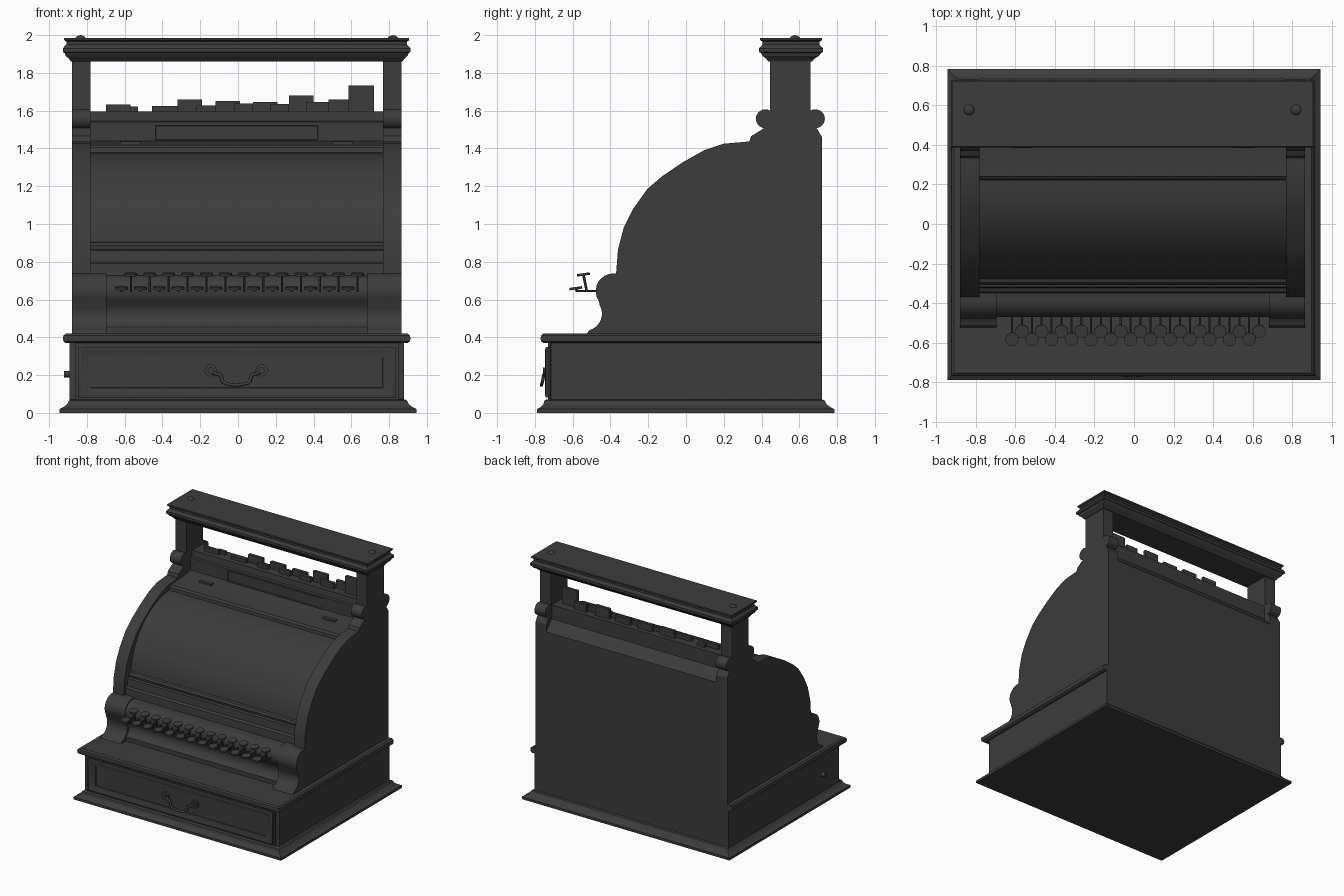
import bpy, bmesh, math
from mathutils import Matrix, Vector

if "Cube" in bpy.data.objects:
    bpy.data.objects.remove(bpy.data.objects["Cube"])

XC = -0.007  # centre line of the cabinet

iron = bpy.data.materials.new("dark_iron")
iron.use_nodes = True
iron.diffuse_color = (0.045, 0.045, 0.045, 1)
iron.node_tree.nodes["Principled BSDF"].inputs["Base Color"].default_value = iron.diffuse_color


def finish(name, bm):
    bmesh.ops.recalc_face_normals(bm, faces=bm.faces)
    mesh = bpy.data.meshes.new(name)
    bm.to_mesh(mesh)
    bm.free()
    obj = bpy.data.objects.new(name, mesh)
    bpy.context.collection.objects.link(obj)
    mesh.materials.append(iron)
    return obj


def loft(name, rings):
    """Join rings of points with quads and cap both ends."""
    bm = bmesh.new()
    loops = [[bm.verts.new(p) for p in ring] for ring in rings]
    for a, b in zip(loops, loops[1:]):
        for i in range(len(a)):
            j = (i + 1) % len(a)
            bm.faces.new((a[i], a[j], b[j], b[i]))
    bm.faces.new(loops[0])
    bm.faces.new(loops[-1])
    return finish(name, bm)


def extrude(name, pts, x0, x1):
    """Sweep a (y, z) profile across x."""
    return loft(name, [[(x, y, z) for y, z in pts] for x in (x0, x1)])


def moulding(name, steps, x=XC):
    """Stack of level rectangles: half width, front y, back y, z."""
    return loft(name, [[(x - w, a, z), (x + w, a, z), (x + w, b, z), (x - w, b, z)]
                       for w, a, b, z in steps])


def panel(name, steps, x, z):
    """Stack of upright rectangles: half width, half height, y."""
    return loft(name, [[(x - w, y, z - h), (x + w, y, z - h), (x + w, y, z + h), (x - w, y, z + h)]
                       for w, h, y in steps])


def box(name, x0, x1, y0, y1, z0, z1):
    return extrude(name, [(y0, z0), (y1, z0), (y1, z1), (y0, z1)], x0, x1)


def arc(cy, cz, r, a0, a1, n):
    angles = [math.radians(a0 + (a1 - a0) * i / n) for i in range(n + 1)]
    return [(cy + r * math.cos(a), cz + r * math.sin(a)) for a in angles]


def add_disc(bm, loc, r, depth, rot=Matrix(), seg=16):
    bmesh.ops.create_cone(bm, cap_ends=True, segments=seg, radius1=r, radius2=r,
                          depth=depth, matrix=Matrix.Translation(loc) @ rot)


def add_rod(bm, a, b, r):
    a, b = Vector(a), Vector(b)
    rot = (b - a).to_track_quat('Z', 'Y').to_matrix().to_4x4()
    add_disc(bm, (a + b) / 2, r, (b - a).length, rot, 6)


def tube(name, pts, r):
    curve = bpy.data.curves.new(name, 'CURVE')
    curve.dimensions = '3D'
    curve.bevel_depth, curve.bevel_resolution, curve.use_fill_caps = r, 2, True
    curve.resolution_u = 6
    spline = curve.splines.new('BEZIER')
    spline.bezier_points.add(len(pts) - 1)
    for p, co in zip(spline.bezier_points, pts):
        p.co = co
        p.handle_left_type = p.handle_right_type = 'AUTO'
    obj = bpy.data.objects.new(name, curve)
    bpy.context.collection.objects.link(obj)
    curve.materials.append(iron)


# Base: plinth, drawer case and rounded top slab
moulding("plinth", [(0.945, -0.79, 0.785, 0), (0.945, -0.79, 0.785, 0.02),
                    (0.925, -0.77, 0.765, 0.03), (0.905, -0.755, 0.745, 0.045),
                    (0.895, -0.75, 0.735, 0.065), (0.885, -0.74, 0.72, 0.07)], 0)
moulding("drawer_case", [(0.885, -0.7, 0.72, 0.06), (0.885, -0.7, 0.72, 0.38)])
panel("case_front", [(0.885, 0.155, -0.69), (0.885, 0.155, -0.715),
                     (0.857, 0.155, -0.72), (0.857, 0.155, -0.73)], XC, 0.222)
moulding("top_slab", [(0.905, -0.755, 0.72, 0.37), (0.917, -0.767, 0.72, 0.378),
                      (0.92, -0.77, 0.72, 0.395), (0.917, -0.767, 0.72, 0.41),
                      (0.905, -0.755, 0.72, 0.42)])

# Drawer front with stepped frame and sunken panel
panel("drawer_front", [(0.84, 0.133, -0.725), (0.84, 0.133, -0.742), (0.825, 0.12, -0.746),
                       (0.795, 0.095, -0.736), (0.775, 0.082, -0.736),
                       (0.772, 0.079, -0.727)], XC, 0.215)

# Drawer handle
bm = bmesh.new()
for s in (-1, 1):
    add_disc(bm, (-0.01 + s * 0.135, -0.735, 0.225), 0.032, 0.022, Matrix.Rotation(math.pi / 2, 4, 'X'))
    add_disc(bm, (-0.01 + s * 0.135, -0.748, 0.225), 0.016, 0.02, Matrix.Rotation(math.pi / 2, 4, 'X'))
finish("handle_rosettes", bm)
half = [(0.145, -0.745, 0.23), (0.115, -0.748, 0.21), (0.085, -0.753, 0.2), (0.07, -0.76, 0.165), (0.04, -0.764, 0.152)]
tube("handle_bail", [(-0.01 - x, y, z) for x, y, z in half]
     + [(-0.01 + x, y, z) for x, y, z in reversed(half)], 0.009)

# Round lock button on the right side
bm = bmesh.new()
add_disc(bm, (-0.9, -0.5, 0.205), 0.018, 0.045, Matrix.Rotation(math.pi / 2, 4, 'Y'))
finish("side_button", bm)

# Side walls with curved front and post, plus scrolls and rolls
wall = [(0.72, 0.42), (0.72, 1.46), (0.69, 1.51), (0.66, 1.53), (0.66, 1.87), (0.445, 1.87),
        (0.445, 1.53), (0.41, 1.505), (0.345, 1.465), (0.335, 1.437), (0.2, 1.425),
        (0.095, 1.39), (-0.02, 1.325), (-0.13, 1.25), (-0.205, 1.185), (-0.28, 1.08),
        (-0.33, 0.98), (-0.36, 0.865), (-0.37, 0.74), (-0.37, 0.42)]
scroll = ([(-0.3, 0.42), (-0.3, 0.74)] + arc(-0.385, 0.645, 0.093, 90, 215, 9)
          + arc(-0.535, 0.525, 0.09, 30, -75, 8) + [(-0.525, 0.42)])
for side, s in (("left", 1), ("right", -1)):
    a, b = XC + s * 0.775, XC + s * 0.873
    extrude(side + "_wall", wall, a, b)
    extrude(side + "_scroll", scroll, XC + s * 0.69, b)
    for part, y in (("front", 0.42), ("back", 0.685)):
        extrude(side + "_" + part + "_roll", arc(y, 1.557, 0.05, 0, 345, 23), a, b)

# Keyboard front between the scrolls
key_front = ([(-0.2, 0.42), (-0.2, 0.735)] + arc(-0.385, 0.645, 0.085, 90, 215, 9)
             + arc(-0.5, 0.525, 0.08, 30, -60, 7) + [(-0.46, 0.42)])
extrude("keyboard_front", key_front, XC - 0.69, XC + 0.69)

# Curved cover, lid, sign board and back in one housing
housing = ([(0.72, 0.42), (0.72, 1.4), (0.65, 1.48), (0.65, 1.595), (0.52, 1.595),
            (0.515, 1.545), (0.5, 1.54), (0.5, 1.44), (0.4, 1.425), (0.24, 1.418), (0.225, 1.405)]
           + arc(0.25, 0.85, 0.53, 93, 174, 18)
           + [(-0.295, 0.9), (-0.305, 0.885), (-0.3, 0.865), (-0.32, 0.86), (-0.325, 0.8),
              (-0.345, 0.79), (-0.35, 0.73), (-0.35, 0.42)])
extrude("housing", housing, XC - 0.776, XC + 0.776)

# Sign window frame and lid hinges
panel("sign_window", [(0.438, 0.046, 0.505), (0.438, 0.046, 0.494), (0.43, 0.039, 0.493),
                      (0.427, 0.036, 0.499)], XC, 1.483)
for side, x in (("left", 0.555), ("right", -0.57)):
    box(side + "_lid_hinge", x - 0.055, x + 0.055, 0.385, 0.415, 1.42, 1.437)

# Indicator flags: left edge, right edge, top
flags = [(-0.7, -0.57, 1.633), (-0.6, -0.53, 1.622), (-0.455, -0.32, 1.624), (-0.32, -0.19, 1.658),
         (-0.22, -0.12, 1.627), (-0.12, 0.01, 1.652), (-0.02, 0.08, 1.637), (0.08, 0.21, 1.645),
         (0.17, 0.27, 1.635), (0.27, 0.4, 1.68), (0.36, 0.48, 1.645), (0.48, 0.585, 1.66),
         (0.585, 0.72, 1.733)]
for i, (a, b, top) in enumerate(flags):
    y = 0.56 + 0.03 * (i % 2)
    box("indicator_flag", a, b, y, y + 0.025, 1.55, top)

# Keys in two rows with levers
tilt = Matrix.Rotation(math.radians(8), 4, 'X')
bm = bmesh.new()
for i in range(13):
    x = -0.617 + 0.1 * i
    add_disc(bm, (x, -0.583, 0.66), 0.034, 0.013, tilt)
    add_rod(bm, (x, -0.583, 0.66), (x, -0.575, 0.645), 0.008)
    add_rod(bm, (x, -0.585, 0.645), (x, -0.45, 0.645), 0.006)
    x += 0.05
    add_disc(bm, (x, -0.543, 0.733), 0.034, 0.013, tilt)
    add_rod(bm, (x, -0.543, 0.733), (x, -0.525, 0.642), 0.007)
    add_rod(bm, (x, -0.53, 0.645), (x, -0.45, 0.645), 0.006)
finish("keys", bm)

# Crown across the posts, with two finials
moulding("crown", [(0.878, 0.435, 0.667, 1.86), (0.888, 0.425, 0.68, 1.875),
                   (0.905, 0.405, 0.705, 1.89), (0.91, 0.397, 0.714, 1.905),
                   (0.92, 0.387, 0.725, 1.91), (0.92, 0.387, 0.725, 1.93),
                   (0.912, 0.395, 0.717, 1.94), (0.902, 0.405, 0.707, 1.95),
                   (0.902, 0.405, 0.707, 1.965), (0.913, 0.393, 0.72, 1.973),
                   (0.913, 0.393, 0.72, 1.985)])
bm = bmesh.new()
for s in (-1, 1):
    place = Matrix.Translation((XC + s * 0.827, 0.577, 1.98)) @ Matrix.Diagonal((1, 1, 0.7, 1))
    bmesh.ops.create_uvsphere(bm, u_segments=16, v_segments=8, radius=0.028, matrix=place)
finish("crown_finials", bm)

# Smooth curved faces, keep edges crisp
bpy.ops.object.select_all(action='DESELECT')
for obj in bpy.context.scene.objects:
    if obj.type == 'MESH' and iron.name in obj.data.materials:
        obj.select_set(True)
        bpy.context.view_layer.objects.active = obj
bpy.ops.object.shade_smooth_by_angle(angle=math.radians(30))
